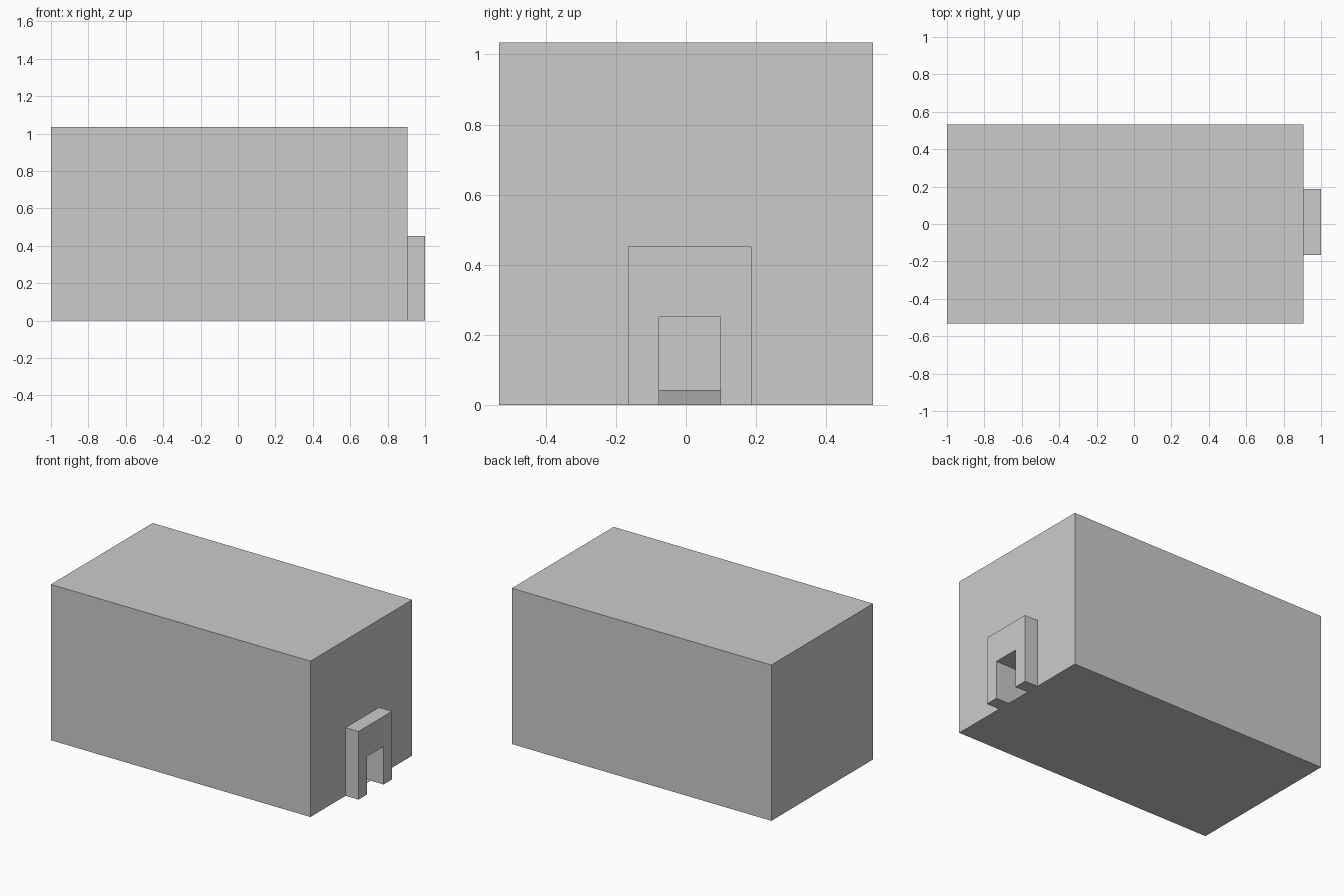
import bpy, bmesh

if "Cube" in bpy.data.objects:
    bpy.data.objects.remove(bpy.data.objects["Cube"])


def prism(name, pts, axis, lo, hi):
    """Extrude a 2D profile along an axis: 'x' takes (y, z), 'y' takes (x, z)."""
    bm = bmesh.new()
    place = (lambda p: (lo, p[0], p[1])) if axis == 'x' else (lambda p: (p[0], lo, p[1]))
    face = bm.faces.new([bm.verts.new(place(p)) for p in pts])
    ext = bmesh.ops.extrude_face_region(bm, geom=[face])
    verts = [g for g in ext['geom'] if isinstance(g, bmesh.types.BMVert)]
    vec = (hi - lo, 0, 0) if axis == 'x' else (0, hi - lo, 0)
    bmesh.ops.translate(bm, verts=verts, vec=vec)
    bmesh.ops.recalc_face_normals(bm, faces=bm.faces)
    mesh = bpy.data.meshes.new(name)
    bm.to_mesh(mesh)
    bm.free()
    obj = bpy.data.objects.new(name, mesh)
    bpy.context.collection.objects.link(obj)
    return obj


WALL_X, HALF_Y, TOP = 0.905, 0.533, 1.034
DOOR = (-0.077, 0.098)
DOOR_TOP = 0.252

# Main block
block = prism("building_block",
              [(-HALF_Y, 0), (HALF_Y, 0), (HALF_Y, TOP), (-HALF_Y, TOP)],
              'x', -1.0, WALL_X)

# Passage with a shallow ramp floor, cut into the block behind the doorway
cutter = prism("passage_cutter",
               [(0.68, 0.042), (0.68, DOOR_TOP), (0.98, DOOR_TOP),
                (0.98, 0.001), (WALL_X, 0.001)],
               'y', *DOOR)
mod = block.modifiers.new("passage", 'BOOLEAN')
mod.operation = 'DIFFERENCE'
mod.solver = 'EXACT'
mod.object = cutter
bpy.context.view_layer.objects.active = block
block.select_set(True)
bpy.ops.object.modifier_apply(modifier=mod.name)
bpy.data.objects.remove(cutter)

# Door surround projecting from the end wall
prism("door_surround",
      [(-0.165, 0), (DOOR[0], 0), (DOOR[0], DOOR_TOP), (DOOR[1], DOOR_TOP),
       (DOOR[1], 0), (0.187, 0), (0.187, 0.452), (-0.165, 0.452)],
      'x', WALL_X, 1.0)
